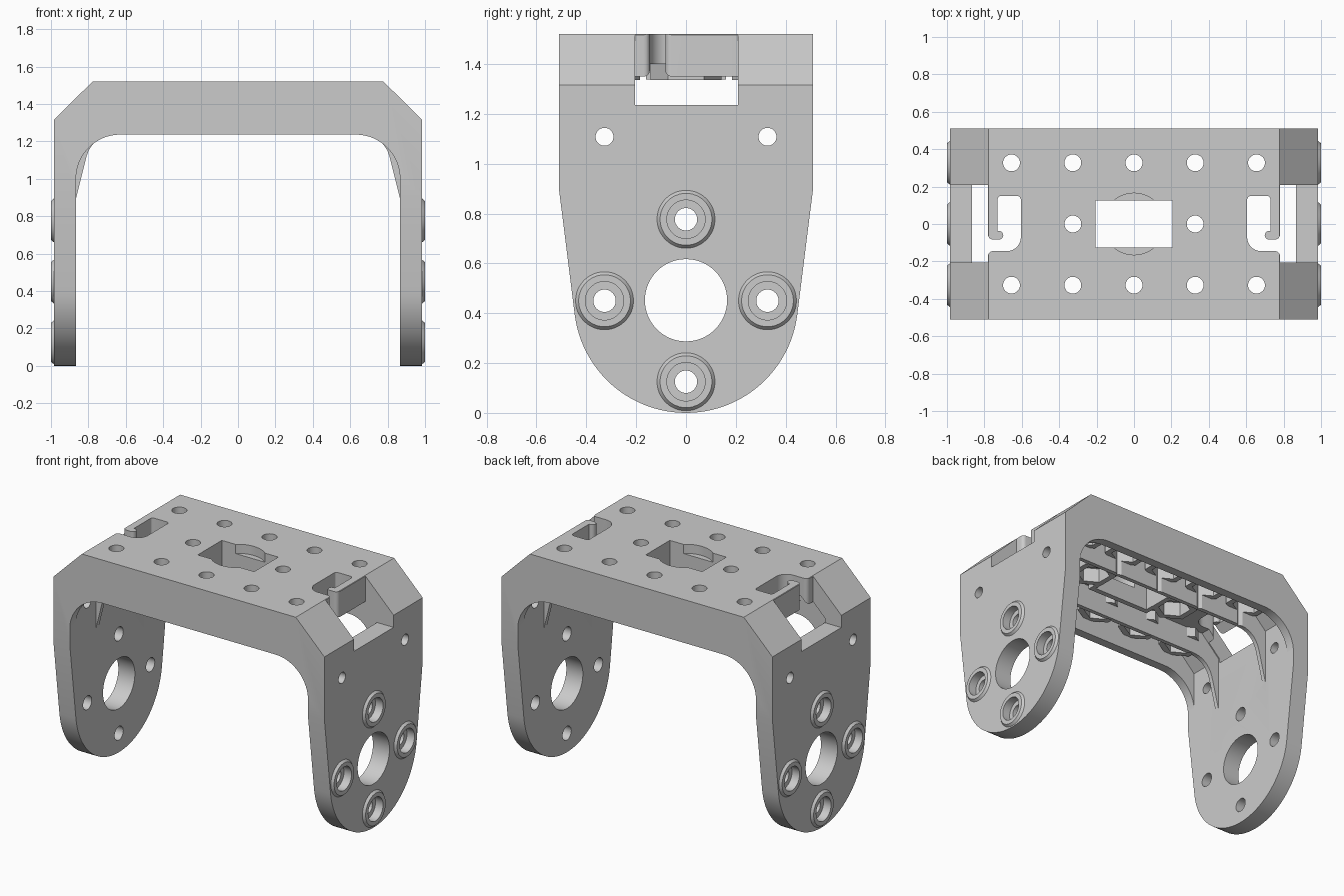
import bpy, bmesh
from math import cos, sin, pi, radians

if "Cube" in bpy.data.objects:
    bpy.data.objects.remove(bpy.data.objects["Cube"])


def arc(cx, cy, r, a0, a1, n):
    return [(cx + r * cos(radians(a0 + (a1 - a0) * i / n)),
             cy + r * sin(radians(a0 + (a1 - a0) * i / n))) for i in range(n + 1)]


def circle(cx, cy, r, n=48, turn=0):
    return arc(cx, cy, r, turn, turn + 360, n)[:-1]


def flip(pts, s):
    return [(s * u, v) for u, v in pts]


def rect(u0, u1, v0, v1):
    return [(u0, v0), (u1, v0), (u1, v1), (u0, v1)]


def prism(name, pts, axis, a, b, end_pts=None):
    """Extrude a 2D outline along an axis from a to b (optionally to a second outline)."""
    place = {'X': lambda u, v, d: (d, u, v),
             'Y': lambda u, v, d: (u, d, v),
             'Z': lambda u, v, d: (u, v, d)}[axis]
    bm = bmesh.new()
    v0 = [bm.verts.new(place(u, v, a)) for u, v in pts]
    v1 = [bm.verts.new(place(u, v, b)) for u, v in (end_pts or pts)]
    bm.faces.new(v0)
    bm.faces.new(v1[::-1])
    n = len(v0)
    for i in range(n):
        j = (i + 1) % n
        bm.faces.new((v0[i], v0[j], v1[j], v1[i]))
    bmesh.ops.recalc_face_normals(bm, faces=bm.faces)
    me = bpy.data.meshes.new(name)
    bm.to_mesh(me)
    bm.free()
    ob = bpy.data.objects.new(name, me)
    bpy.context.collection.objects.link(ob)
    return ob


def combine(op, tool):
    """Boolean the tool into the bracket and remove the tool."""
    m = bracket.modifiers.new(op, 'BOOLEAN')
    m.operation, m.solver, m.object = op, 'EXACT', tool
    bpy.context.view_layer.objects.active = bracket
    bpy.ops.object.modifier_apply(modifier=m.name)
    bpy.data.objects.remove(tool)


def add(*args):
    combine('UNION', prism('addition', *args))


def cut(*args):
    combine('DIFFERENCE', prism('cutter', *args))


def u_profile(outer, inner):
    """Full U outline from right-hand halves listed bottom to top."""
    return outer + flip(outer[::-1], -1) + flip(inner, -1) + inner[::-1]


# Main U-shaped shell with chamfered shoulders
bracket = prism('bracket', u_profile([(.985, -.05), (.985, 1.315), (.777, 1.52)],
                                     [(.865, -.05), (.865, 1.265), (.73, 1.4)]), 'Y', -.6, .6)

# Front and back edge flanges with filleted corners, inner gusset ribs
flange = u_profile([(.93, .95), (.93, 1.29), (.75, 1.47)],
                   [(.9, .95)] + arc(.63, 1.0, .236, 0, 90, 16))
p0, p1, p2 = (.815, 1.1), (.785, 1.236), (.65, 1.236)
curve = [tuple((1 - t) ** 2 * a + 2 * t * (1 - t) * b + t * t * c for a, b, c in zip(p0, p1, p2))
         for t in [i / 10 for i in range(11)]]
gusset = u_profile([(.93, .76), (.93, 1.29), (.75, 1.47)], [(.9, .76)] + curve)
for s in (-1, 1):
    add(flange, 'Y', s * .45, s * .57)
    add(gusset, 'Y', s * .212, s * .24)

# Nut bosses and thin linking ribs under the top plate
top_holes = [(x, y) for y in (-.327, .327) for x in (-.655, -.327, 0, .327, .655)]
top_holes += [(-.327, 0), (.327, 0)]
for x, y in top_holes:
    add(circle(x, y, .143, 6, 30), 'Z', 1.335, 1.45)
for y, w in ((-.327, .64), (0, .43), (.327, .64)):
    add(rect(-w, w, y - .015, y + .015), 'Z', 1.345, 1.44)
add(rect(-.235, .235, -.16, .16), 'Z', 1.337, 1.46)

# Trim to the tapered, round-ended leg outline
leg = [(.51, 1.6), (.51, .9)] + arc(0, .45, .45, -7.2, -172.8, 48) + [(-.51, .9), (-.51, 1.6)]
combine('INTERSECT', prism('leg_outline', leg, 'X', -1.2, 1.2))

# Holes and hexagonal nut pockets in the top plate
for x, y in top_holes:
    cut(circle(x, y, .1, 6, 30), 'Z', 1.2, 1.43)
    cut(circle(x, y, .045, 32), 'Z', 1.2, 1.6)

# Central window with shallow round recess
cut(circle(0, 0, .165), 'Z', 1.46, 1.6)
cut(rect(-.205, .205, -.125, .125), 'Z', 1.2, 1.7)

# Hooked cable slot outline
hook = (arc(.625, .13, .02, 180, 90, 4) + arc(.71, .13, .02, 90, 0, 4) + [(.73, -.037)]
        + arc(.722, -.06, .023, 90, 270, 10) + arc(.755, -.058, .025, 270, 360, 6)
        + [(.8, -.058), (.8, -.17)] + arc(.755, -.17, .025, 0, 90, 6)
        + arc(.68, -.07, .075, 270, 180, 10))

for s in (-1, 1):
    # Shoulder opening and hooked slot
    cut(rect(-.205, .208, 1.235, 1.7), 'X', s * .78, s * 1.1)
    cut(flip(hook, s), 'Z', 1.25, 1.6)
    # Raised, counterbored rings on each leg
    for y, z in ((0, .777), (-.327, .45), (.327, .45), (0, .125)):
        add(circle(y, z, .117), 'X', s * .984, s * 1.0, circle(y, z, .104))
        cut(circle(y, z, .077), 'X', s * .945, s * 1.1)
        cut(circle(y, z, .045, 32), 'X', s * .8, s * 1.1)
    # Large shaft hole and upper screw holes
    cut(circle(0, .452, .165, 64), 'X', s * .8, s * 1.1)
    for y in (-.327, .327):
        cut(circle(y, 1.108, .036, 32), 'X', s * .8, s * 1.1)

# Smooth the round surfaces only
bpy.ops.object.select_all(action='DESELECT')
bracket.select_set(True)
bpy.context.view_layer.objects.active = bracket
bpy.ops.object.shade_smooth_by_angle(angle=radians(20))
